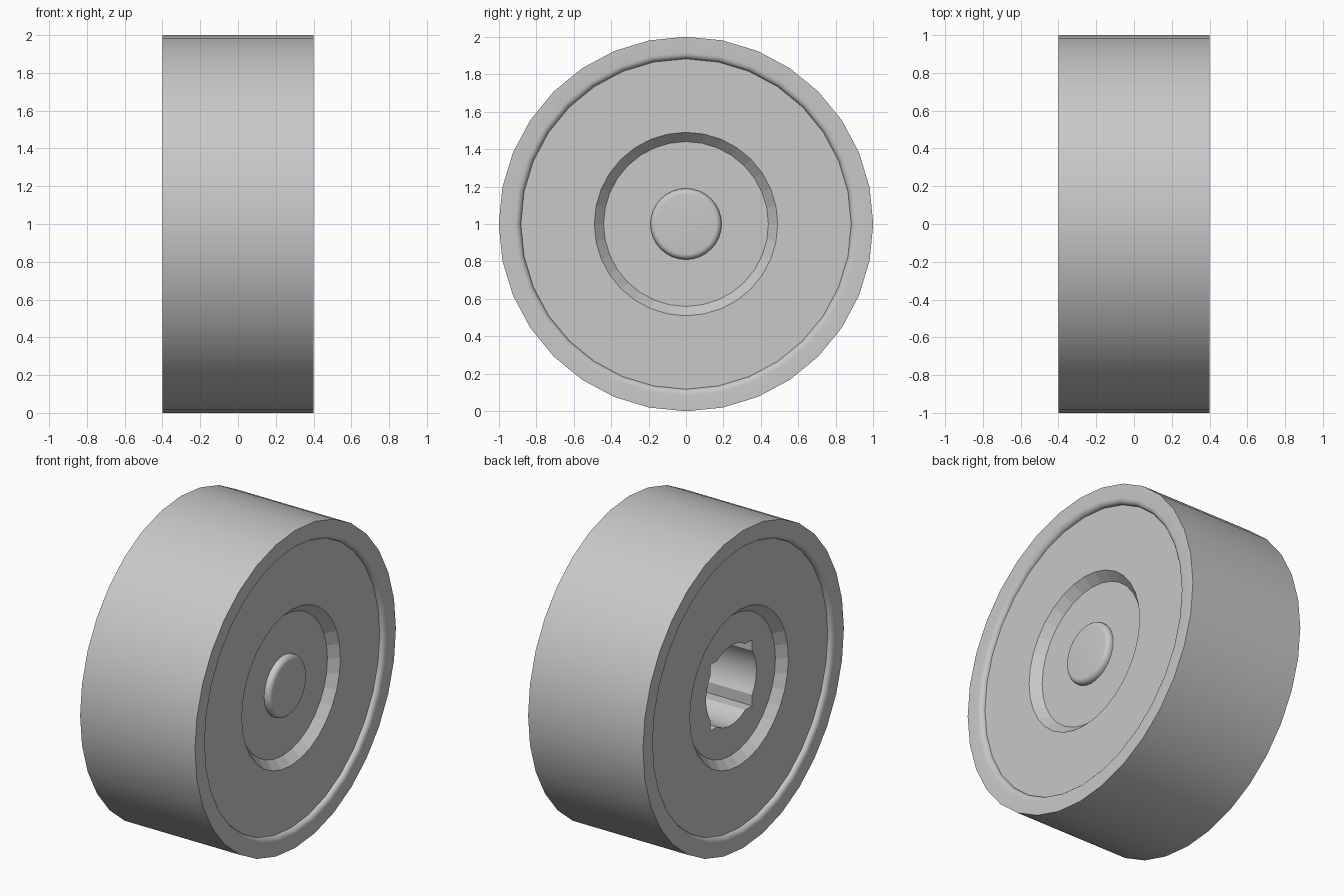
import bpy, bmesh
from math import sin, cos, pi, radians

cube = bpy.data.objects.get("Cube")
if cube:
    bpy.data.objects.remove(cube, do_unlink=True)

AXLE_Z = 1.0

grey = bpy.data.materials.new("light_grey")
grey.use_nodes = True
colour = (0.58, 0.58, 0.58, 1)
grey.diffuse_color = colour
grey.node_tree.nodes["Principled BSDF"].inputs["Base Color"].default_value = colour


def solid_from_rings(name, rings):
    """Skin a list of (x, [(y, z), ...]) rings along the axle and cap both ends."""
    bm = bmesh.new()
    loops = [[bm.verts.new((x, y, z + AXLE_Z)) for y, z in pts] for x, pts in rings]
    for a, b in zip(loops, loops[1:]):
        n = len(a)
        for i in range(n):
            j = (i + 1) % n
            bm.faces.new((a[i], a[j], b[j], b[i]))
    bm.faces.new(loops[0])
    bm.faces.new(loops[-1])
    bmesh.ops.recalc_face_normals(bm, faces=bm.faces[:])
    mesh = bpy.data.meshes.new(name)
    bm.to_mesh(mesh)
    bm.free()
    mesh.materials.append(grey)
    obj = bpy.data.objects.new(name, mesh)
    bpy.context.collection.objects.link(obj)
    return obj


def circle(radius, sides):
    return [(radius * sin(2 * pi * i / sides), radius * cos(2 * pi * i / sides))
            for i in range(sides)]


def lathe(name, profile, sides):
    return solid_from_rings(name, [(x, circle(r, sides)) for x, r in profile])


def activate(obj):
    bpy.ops.object.select_all(action='DESELECT')
    obj.select_set(True)
    bpy.context.view_layer.objects.active = obj


def arc(x, r, size, steps=5):
    """Quarter round from (x, r) outward end to (x - size, r - size)."""
    return [(x - size * (1 - cos(t * pi / 2 / steps)), r - size * sin(t * pi / 2 / steps))
            for t in range(steps + 1)]


# Wheel body: flat rim, rounded lip, sunken disc and bevelled hub recess per side
lip = [(0.4 - 0.03 * (1 - cos(t * pi / 10)), 0.915 - 0.033 * sin(t * pi / 10))
       for t in range(6)]
side = [(0.4, 1.0)] + lip + [(0.37, 0.49), (0.315, 0.44)]
profile = [(-x, r) for x, r in reversed(side)] + side
wheel = lathe("wheel_body", profile, 32)

# Axle socket on one side: a round hole joined with a square one
socket_radius = 0.25
half = socket_radius * cos(radians(33.75))
outline = []
for i in range(64):
    a = 2 * pi * i / 64
    r = max(socket_radius, half / max(abs(cos(a)), abs(sin(a))))
    outline.append((r * cos(a), r * sin(a)))
cutter = solid_from_rings("socket_cutter", [(-0.6, outline), (0.18, outline)])
cutter.hide_render = True

activate(wheel)
cut = wheel.modifiers.new("socket", 'BOOLEAN')
cut.operation = 'DIFFERENCE'
cut.solver = 'EXACT'
cut.object = cutter
bpy.ops.object.modifier_apply(modifier=cut.name)
bpy.data.objects.remove(cutter, do_unlink=True)

# Hub button on the other side, with a rounded edge
button = lathe("hub_button", [(0.28, 0.19)] + [
    (0.325 + 0.03 * sin(t * pi / 10), 0.16 + 0.03 * cos(t * pi / 10))
    for t in range(6)], 32)

for obj in (wheel, button):
    activate(obj)
    bpy.ops.object.shade_smooth_by_angle(angle=radians(30))

# The bevel around each hub recess stays faceted
for face in wheel.data.polygons:
    c = face.center
    radius = (c.y ** 2 + (c.z - AXLE_Z) ** 2) ** 0.5
    if 0.43 < radius < 0.49 and 0.3 < abs(face.normal.x) < 0.95:
        face.use_smooth = False
